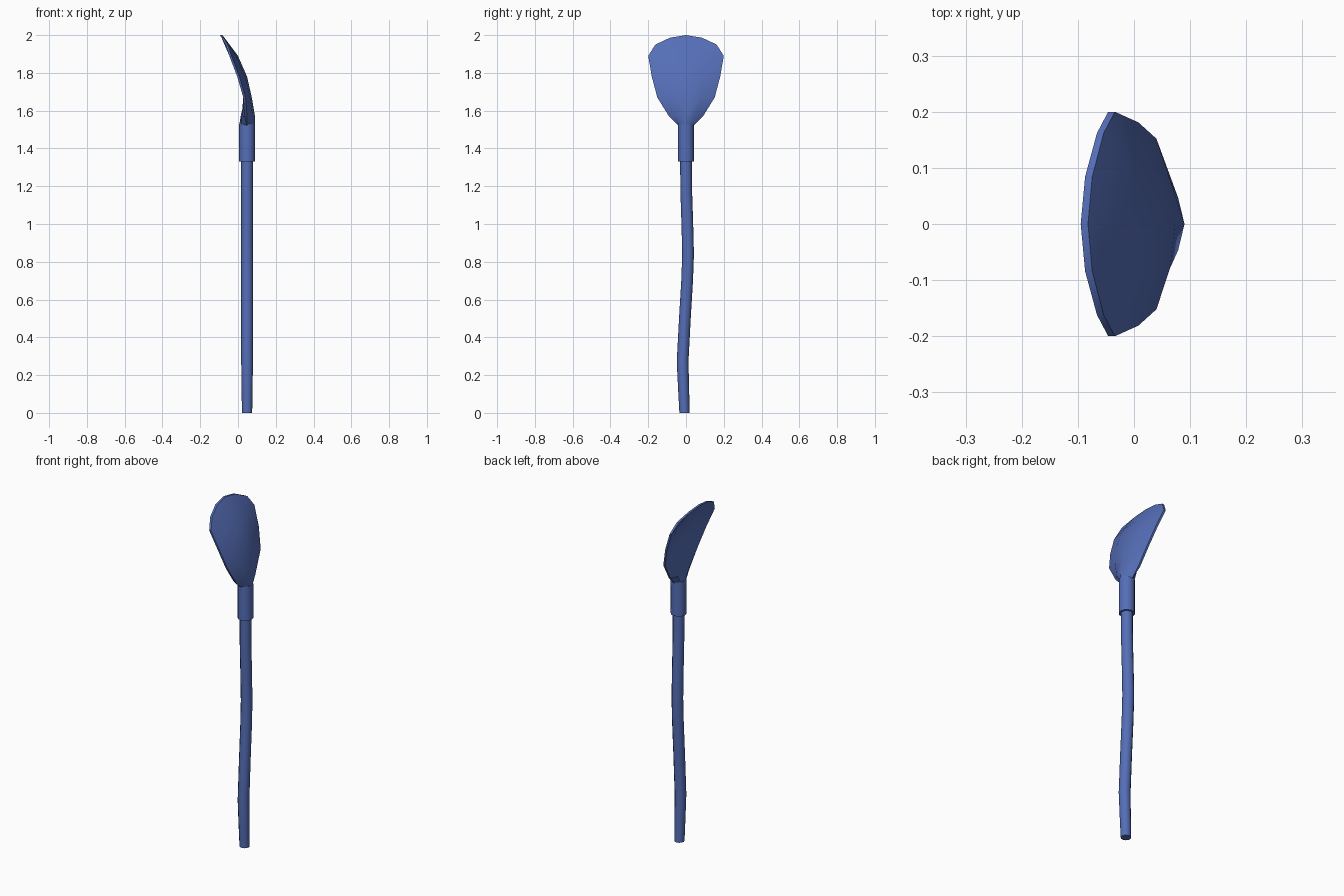
import bpy, bmesh, math

cube = bpy.data.objects.get("Cube")
if cube:
    bpy.data.objects.remove(cube, do_unlink=True)

blue = bpy.data.materials.new("slate blue")
blue.use_nodes = True
colour = (0.09, 0.155, 0.47, 1)
blue.diffuse_color = colour
blue.node_tree.nodes["Principled BSDF"].inputs["Base Color"].default_value = colour

AXIS_X = 0.048


def loft(name, rings, angle):
    """Skin a stack of equal-length rings and cap both ends."""
    bm = bmesh.new()
    loops = [[bm.verts.new(p) for p in ring] for ring in rings]
    n = len(loops[0])
    for low, high in zip(loops, loops[1:]):
        for i in range(n):
            j = (i + 1) % n
            bm.faces.new((low[i], low[j], high[j], high[i]))
    # bridge the caps strip by strip so they follow the curved ends
    for ring in (loops[0], loops[-1]):
        for i in range(n // 2 - 1):
            bm.faces.new((ring[i], ring[i + 1], ring[n - 2 - i], ring[n - 1 - i]))
    bmesh.ops.recalc_face_normals(bm, faces=bm.faces)
    mesh = bpy.data.meshes.new(name)
    bm.to_mesh(mesh)
    bm.free()
    mesh.materials.append(blue)
    obj = bpy.data.objects.new(name, mesh)
    bpy.context.collection.objects.link(obj)
    bpy.ops.object.select_all(action="DESELECT")
    obj.select_set(True)
    bpy.context.view_layer.objects.active = obj
    bpy.ops.object.shade_smooth_by_angle(angle=math.radians(angle))
    return obj


def circle(y, z, r, sides=12):
    turns = [2 * math.pi * i / sides for i in range(sides)]
    return [(AXIS_X + r * math.cos(a), y + r * math.sin(a), z) for a in turns]


# Gently bent wooden handle: (y, z, radius)
handle_path = [(-0.008, 0, 0.027), (-0.012, 0.11, 0.029), (-0.018, 0.27, 0.031),
               (-0.006, 0.5, 0.031), (0.006, 0.7, 0.031), (0.011, 0.84, 0.031),
               (0.007, 1.0, 0.031), (0.001, 1.18, 0.031), (0, 1.36, 0.031)]
loft("handle", [circle(*p) for p in handle_path], 40)

# Socket gripping the handle
loft("socket", [circle(0, z, 0.042) for z in (1.33, 1.53)], 40)

# Dished blade rows: half width, edge z, centre z, back edge x, back centre x,
# front edge x, front centre x
blade_rows = [
    (0.040, 1.52, 1.52, 0.048, 0.090, 0.046, 0.006),
    (0.090, 1.57, 1.57, 0.048, 0.090, 0.036, 0.014),
    (0.152, 1.67, 1.67, 0.040, 0.073, 0.028, 0.040),
    (0.181, 1.78, 1.78, 0.008, 0.048, -0.004, 0.034),
    (0.200, 1.89, 1.89, -0.034, 0.000, -0.046, -0.014),
    (0.162, 1.95, 2.00, -0.054, -0.082, -0.066, -0.095),
]
COLUMNS = [-1, -0.52, 0, 0.52, 1]


def blade_ring(half, z_edge, z_mid, back_edge, back_mid, front_edge, front_mid):
    def side(columns, edge, mid):
        points = []
        for u in columns:
            k = 1 - u * u
            points.append((edge + (mid - edge) * k, half * u,
                           z_edge + (z_mid - z_edge) * k))
        return points
    return (side(COLUMNS, back_edge, back_mid)
            + side(COLUMNS[::-1], front_edge, front_mid))


loft("blade", [blade_ring(*row) for row in blade_rows], 35)
